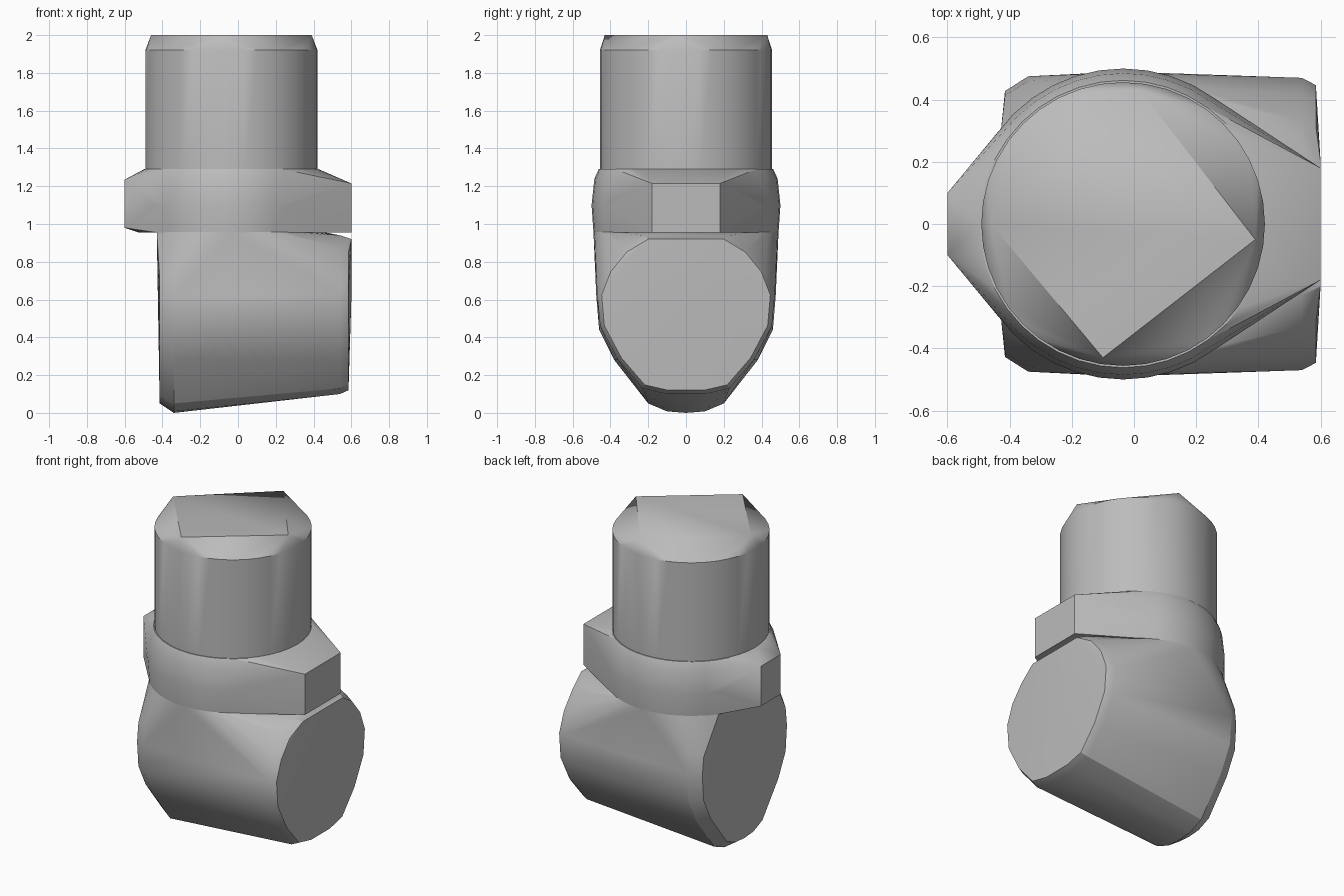
import bpy, bmesh
from math import cos, sin, tau, radians

cube = bpy.data.objects.get("Cube")
if cube:
    bpy.data.objects.remove(cube, do_unlink=True)

grey = bpy.data.materials.new("plain_grey")
grey.use_nodes = True
grey.diffuse_color = (0.5, 0.5, 0.5, 1)
grey.node_tree.nodes["Principled BSDF"].inputs["Base Color"].default_value = (0.5, 0.5, 0.5, 1)

AXIS_X = -0.035


def ring(radius, z, count=40, min_x=-1.0):
    """Circle of points around the neck axis, cut off on the left at min_x."""
    pts = [(AXIS_X + radius * cos(tau * i / count), radius * sin(tau * i / count), z)
           for i in range(count)]
    return [p for p in pts if p[0] >= min_x]


def mirrored(pts):
    return [(x, s * y, z) for x, y, z in pts for s in (1, -1)]


def hull(name, pts, angle):
    bm = bmesh.new()
    for p in pts:
        bm.verts.new(p)
    res = bmesh.ops.convex_hull(bm, input=bm.verts[:])
    loose = [v for v in bm.verts if not v.link_faces]
    bmesh.ops.delete(bm, geom=loose, context='VERTS')
    bmesh.ops.dissolve_limit(bm, angle_limit=radians(0.5), verts=bm.verts[:], edges=bm.edges[:])
    bmesh.ops.recalc_face_normals(bm, faces=bm.faces[:])
    mesh = bpy.data.meshes.new(name)
    bm.to_mesh(mesh)
    bm.free()
    mesh.materials.append(grey)
    obj = bpy.data.objects.new(name, mesh)
    bpy.context.collection.objects.link(obj)
    bpy.ops.object.select_all(action='DESELECT')
    obj.select_set(True)
    bpy.context.view_layer.objects.active = obj
    bpy.ops.object.shade_smooth_by_angle(angle=radians(angle))
    return obj


# Upper neck: cylinder whose top is cut to a diamond
diamond = [(-0.1, -0.43, 2), (0.39, -0.05, 2), (0.02, 0.43, 2), (-0.46, 0, 2)]
hull("upper_neck", ring(0.456, 1.27) + ring(0.456, 1.92) + diamond, 25)

# Collar: round band with a flat ear on each side
ears = mirrored([(-0.6, 0.1, 0.98), (-0.6, 0.1, 1.235),
                 (0.6, 0.18, 0.955), (0.6, 0.18, 1.215)])
hull("collar", ring(0.49, 0.955) + ring(0.5, 1.1) + ring(0.485, 1.24)
     + ring(0.462, 1.29) + ears, 25)

# Lower body: sideways barrel blended up into the round collar seat
right_end = [(0.23, 0.94), (0.33, 0.87), (0.42, 0.76), (0.47, 0.63), (0.455, 0.46),
             (0.36, 0.28), (0.23, 0.13), (0.1, 0.1)]
left_end = [(0.46, 0.75), (0.475, 0.62), (0.46, 0.44), (0.38, 0.28), (0.2, 0.05), (0.1, 0.008),
            (0, 0)]


def end_cap(profile, x_rim, x_face, inset, mid_z):
    rim = [(x_rim, y, z) for y, z in profile]
    face = [(x_face, y * inset, mid_z + (z - mid_z) * inset) for y, z in profile]
    return mirrored(rim + face)


body = end_cap(right_end, 0.54, 0.585, 0.95, 0.5)
body += mirrored([(0.6, 0.2, 0.92), (0.6, 0.15, 0.6)])
body += end_cap(left_end, -0.34, -0.415, 0.9, 0.5)
body += ring(0.49, 0.957, min_x=-0.43) + mirrored([(-0.43, 0.28, 0.957)])
hull("lower_body", body, 25)
